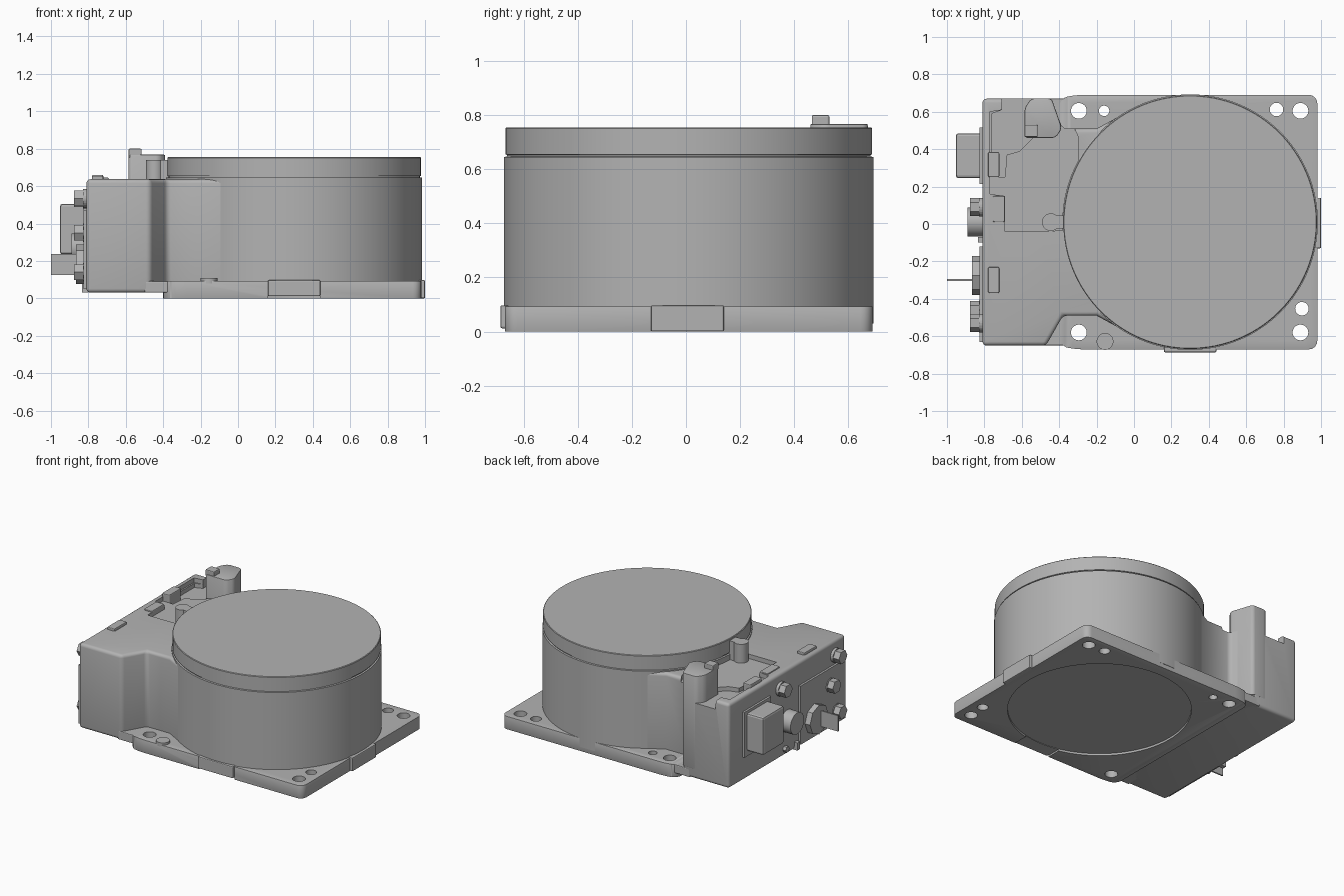
import bpy, bmesh, math
from mathutils import Matrix, Vector

if "Cube" in bpy.data.objects:
    bpy.data.objects.remove(bpy.data.objects["Cube"])

metal = bpy.data.materials.new("plain grey")
metal.use_nodes = True
GREY = (0.45, 0.45, 0.45, 1)
metal.diffuse_color = GREY
metal.node_tree.nodes["Principled BSDF"].inputs["Base Color"].default_value = GREY

CX, CY = 0.30, 0.01  # drum axis


def activate(ob):
    bpy.ops.object.select_all(action='DESELECT')
    ob.select_set(True)
    bpy.context.view_layer.objects.active = ob


def apply_mod(ob, mod):
    activate(ob)
    bpy.ops.object.modifier_apply(modifier=mod.name)


def finish(name, bm, bevel=0.0, segments=3, angle=30):
    bmesh.ops.recalc_face_normals(bm, faces=bm.faces)
    mesh = bpy.data.meshes.new(name)
    bm.to_mesh(mesh)
    bm.free()
    ob = bpy.data.objects.new(name, mesh)
    bpy.context.collection.objects.link(ob)
    mesh.materials.append(metal)
    if bevel:
        mod = ob.modifiers.new("round", 'BEVEL')
        mod.width, mod.segments = bevel, segments
        mod.limit_method, mod.angle_limit = 'ANGLE', math.radians(angle)
        apply_mod(ob, mod)
    return ob


def smooth(ob):
    activate(ob)
    bpy.ops.object.shade_smooth_by_angle(angle=math.radians(35))


def prism(name, outline, z0, z1, bevel=0.0, segments=3, corner=0.0):
    """Extrude a plan outline upward; corner rounds the upright edges."""
    bm = bmesh.new()
    face = bm.faces.new([bm.verts.new((x, y, z0)) for x, y in outline])
    up = bmesh.ops.extrude_face_region(bm, geom=[face])["geom"]
    bmesh.ops.translate(bm, vec=(0, 0, z1 - z0),
                        verts=[v for v in up if isinstance(v, bmesh.types.BMVert)])
    if corner:
        upright = [e for e in bm.edges if abs(e.verts[0].co.z - e.verts[1].co.z) > 1e-4]
        bmesh.ops.bevel(bm, geom=upright, offset=corner, segments=5,
                        profile=0.5, affect='EDGES')
    return finish(name, bm, bevel, segments)


def box(name, xs, ys, zs, bevel=0.0, corner=0.0):
    (x0, x1), (y0, y1) = xs, ys
    return prism(name, [(x0, y0), (x1, y0), (x1, y1), (x0, y1)], *zs, bevel, 2, corner)


def rod(name, base, radius, length, sides=32, axis='Z', bevel=0.0):
    """Cylinder from base along +z, or along -x for axis X."""
    bm = bmesh.new()
    bmesh.ops.create_cone(bm, cap_ends=True, segments=sides, radius1=radius,
                          radius2=radius, depth=length,
                          matrix=Matrix.Translation((0, 0, length / 2)))
    if axis == 'X':
        bmesh.ops.rotate(bm, verts=bm.verts, matrix=Matrix.Rotation(-math.pi / 2, 3, 'Y'))
    bmesh.ops.translate(bm, verts=bm.verts, vec=Vector(base))
    return finish(name, bm, bevel, 2, 50)


def boolean(ob, other, operation='DIFFERENCE'):
    mod = ob.modifiers.new("cut", 'BOOLEAN')
    mod.operation, mod.solver, mod.object = operation, 'EXACT', other
    apply_mod(ob, mod)
    bpy.data.objects.remove(other)


# mounting flange with holes and a recessed underside
flange = prism("mounting_flange",
               [(-0.40, -0.65), (-0.32, -0.67), (0.98, -0.67), (0.98, 0.69),
                (-0.32, 0.69), (-0.40, 0.67)], 0, 0.092, 0.008, 2, 0.045)
boolean(flange, rod("underside_cut", (CX, CY, -0.1), 0.595, 0.115, 96))
boolean(flange, box("slot_cut", (0.16, 0.44), (-0.8, -0.4), (-0.1, 0.012)))
holes = [(-0.295, 0.605, 0.042), (0.89, 0.605, 0.042), (-0.295, -0.58, 0.042),
         (0.89, -0.58, 0.042), (-0.16, 0.605, 0.028), (0.762, 0.612, 0.036),
         (0.898, -0.453, 0.036)]
for x, y, r in holes:
    boolean(flange, rod("hole_cut", (x, y, -0.1), r, 0.4))
smooth(flange)
box("front_pad", (0.16, 0.44), (-0.686, -0.6), (0.012, 0.097), 0.006)
box("side_pad", (0.9, 1.0), (-0.13, 0.14), (0.0, 0.097), 0.006)
smooth(rod("flange_plug", (-0.155, -0.628, 0.08), 0.045, 0.028))

# drum, turned from a profile with a shallow seam under the cap
bm = bmesh.new()
profile = [(0, 0.03), (0.683, 0.03), (0.683, 0.645), (0.672, 0.647), (0.672, 0.653),
           (0.678, 0.655), (0.678, 0.751), (0.674, 0.755), (0, 0.755)]
verts = [bm.verts.new((CX + r, CY, z)) for r, z in profile]
edges = [bm.edges.new(pair) for pair in zip(verts, verts[1:])]
bmesh.ops.spin(bm, geom=verts + edges, cent=(CX, CY, 0), axis=(0, 0, 1),
               angle=2 * math.pi, steps=128)
bmesh.ops.remove_doubles(bm, verts=bm.verts, dist=1e-4)
smooth(finish("drum", bm))

# rear housing with a neck that runs into the drum
housing = prism("housing",
                [(-0.81, -0.65), (-0.47, -0.65), (-0.38, -0.49), (-0.20, -0.49),
                 (-0.02, -0.588), (0.2, -0.3), (0.2, 0.3), (-0.02, 0.608),
                 (-0.20, 0.51), (-0.38, 0.51), (-0.45, 0.67), (-0.81, 0.67)],
                0.03, 0.637, 0.022, 4)
boolean(housing, prism("top_recess_cut",
                       [(-0.705, 0.8), (-0.705, 0.61), (-0.77, 0.6), (-0.77, 0.16),
                        (-0.69, 0.15), (-0.69, -0.04), (-0.5, -0.04), (-0.3, -0.03),
                        (-0.3, 0.47), (-0.45, 0.8)], 0.605, 0.8))
boolean(housing, prism("pocket_cut",
                       [(-0.705, 0.8), (-0.705, 0.61), (-0.76, 0.59), (-0.76, 0.25),
                        (-0.69, 0.25), (-0.68, 0.37), (-0.61, 0.39), (-0.54, 0.46),
                        (-0.54, 0.8)], 0.575, 0.8))
# undercut keeps the flange recess clear
boolean(housing, rod("clearance_cut", (CX, CY, 0), 0.595, 0.05, 96))
smooth(housing)
for side, y0, y1 in (("front", -0.65, -0.48), ("back", 0.5, 0.67)):
    box(side + "_shelf", (-0.5, -0.36), (y0, y1), (0.03, 0.092), 0.006)

# posts on the housing top
smooth(prism("corner_post",
             [(-0.585, 0.46), (-0.42, 0.46), (-0.385, 0.51), (-0.44, 0.672),
              (-0.55, 0.672), (-0.585, 0.62)], 0.1, 0.768, 0.006, 2, 0.02))
prism("corner_post_tab", [(-0.585, 0.465), (-0.515, 0.465), (-0.515, 0.53),
                          (-0.585, 0.53)], 0.75, 0.8, 0.006, 2)
smooth(rod("latch_post", (-0.445, 0.01, 0.5), 0.047, 0.24))
box("latch_bridge", (-0.445, -0.36), (-0.025, 0.045), (0.5, 0.74))

# raised pads on the housing top
for name, xs, ys, top in (("front_top_pad", (-0.78, -0.72), (-0.37, -0.23), 0.655),
                          ("back_top_pad", (-0.78, -0.72), (0.25, 0.385), 0.66),
                          ("middle_top_pad", (-0.755, -0.69), (0.01, 0.15), 0.645)):
    box(name, xs, ys, (0.56, top), 0.006, 0.01)

# connector side: panel, sockets and terminal blade
box("connector_panel", (-0.825, -0.8), (-0.63, -0.12), (0.05, 0.47))
box("socket_flange", (-0.825, -0.8), (0.215, 0.515), (0.2, 0.525))
box("socket", (-0.952, -0.8), (0.245, 0.485), (0.235, 0.505), 0.014)
smooth(rod("round_socket", (-0.8, 0.01, 0.27), 0.077, 0.09, 40, 'X'))
rod("blade_holder", (-0.8, -0.275, 0.182), 0.105, 0.065, 8, 'X')
box("terminal_blade", (-1.0, -0.8), (-0.305, -0.295), (0.125, 0.238))
bolts = [(0.09, 0.53), (-0.46, 0.35), (-0.53, 0.535), (-0.53, 0.14)]
for i, (y, z) in enumerate(bolts):
    rod(f"bolt_washer_{i + 1}", (-0.8, y, z), 0.05, 0.03, 24, 'X')
    rod(f"bolt_head_{i + 1}", (-0.82, y, z), 0.048, 0.056, 6, 'X')
rod("small_nut", (-0.8, 0.04, 0.08), 0.022, 0.035, 6, 'X')
box("hook", (-0.835, -0.8), (-0.1, -0.07), (0.03, 0.085))
